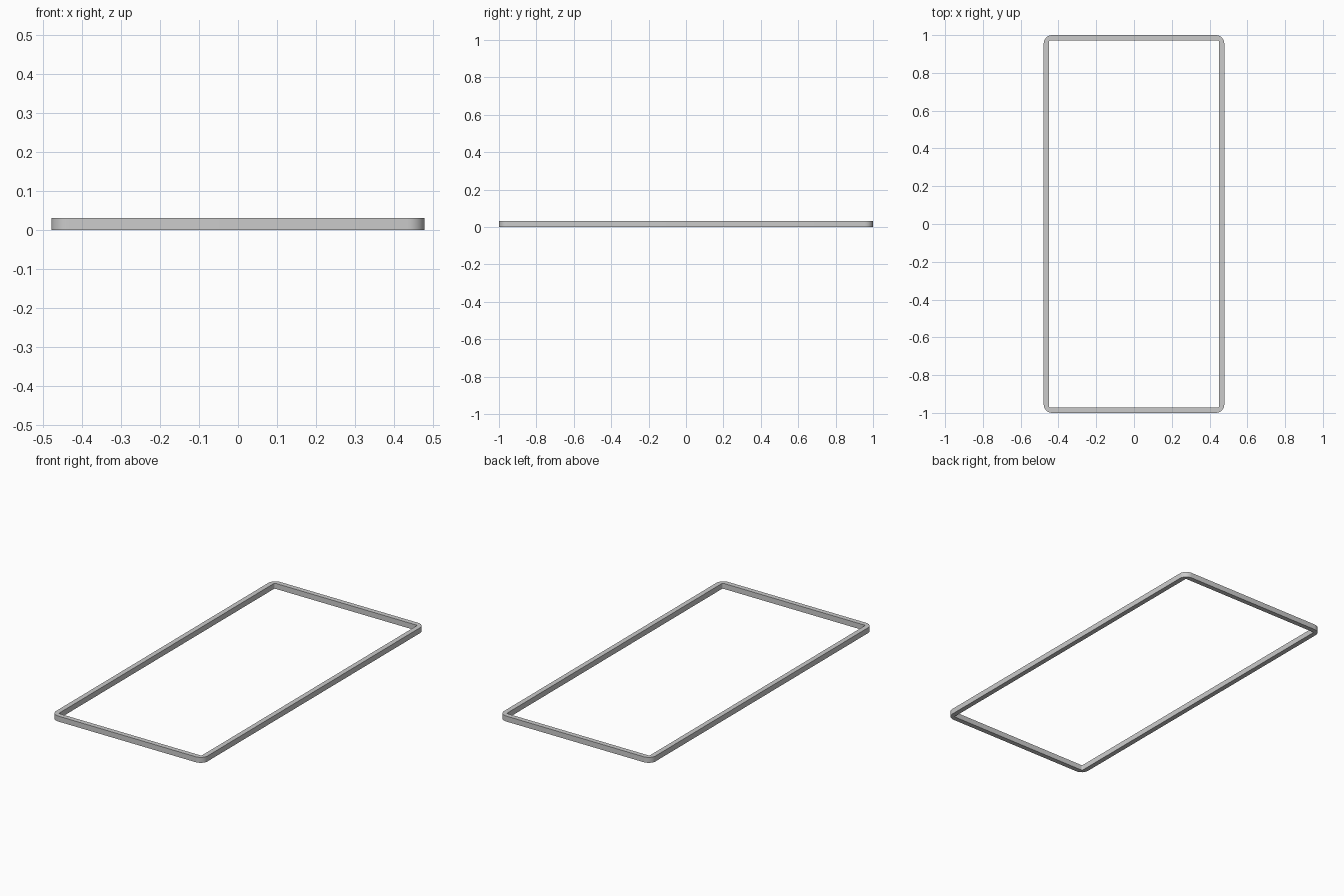
import bpy, bmesh, math

if "Cube" in bpy.data.objects:
    bpy.data.objects.remove(bpy.data.objects["Cube"])

HX, HY, H = 0.478, 1.0, 0.031   # half sizes and height
WALL, R, SEG = 0.028, 0.045, 8  # rail width, outer corner radius


def corner_loop(hx, hy, r, n):
    """Rounded rectangle, n + 1 points per corner (all equal if r is 0)."""
    pts = []
    for k, (sx, sy) in enumerate([(1, 1), (-1, 1), (-1, -1), (1, -1)]):
        for i in range(n + 1):
            a = math.pi / 2 * (k + i / n)
            pts.append((sx * (hx - r) + r * math.cos(a),
                        sy * (hy - r) + r * math.sin(a)))
    return pts


# Rectangular frame: rounded outside corners, tight inside corners
outer = corner_loop(HX, HY, R, SEG)
inner = corner_loop(HX - WALL, HY - WALL, 0.006, SEG)
bm = bmesh.new()
rings = [[bm.verts.new((x, y, z)) for x, y in loop]
         for loop, z in ((outer, 0), (outer, H), (inner, H), (inner, 0))]
n = len(outer)
for a, b in zip(rings, rings[1:] + rings[:1]):
    for i in range(n):
        j = (i + 1) % n
        bm.faces.new((a[i], a[j], b[j], b[i]))
bmesh.ops.recalc_face_normals(bm, faces=bm.faces)
mesh = bpy.data.meshes.new("frame")
bm.to_mesh(mesh)
bm.free()
frame = bpy.data.objects.new("frame", mesh)
bpy.context.collection.objects.link(frame)
bpy.context.view_layer.objects.active = frame
frame.select_set(True)
bpy.ops.object.shade_smooth_by_angle(angle=math.radians(30))
